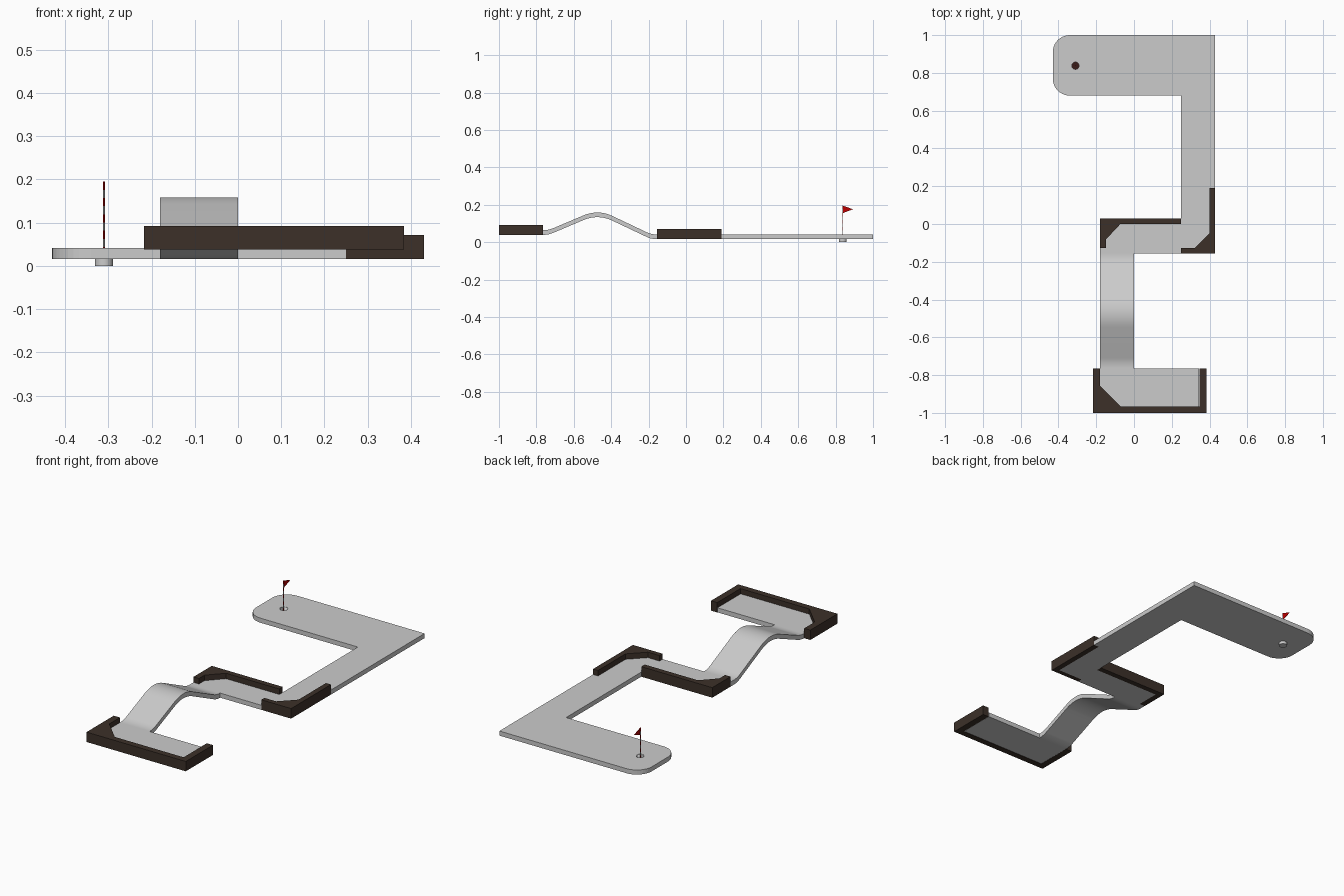
import bpy, bmesh, math
from mathutils import Vector

if "Cube" in bpy.data.objects:
    bpy.data.objects.remove(bpy.data.objects["Cube"])


def material(name, rgb):
    m = bpy.data.materials.new(name)
    m.diffuse_color = (*rgb, 1)
    m.use_nodes = True
    m.node_tree.nodes["Principled BSDF"].inputs["Base Color"].default_value = m.diffuse_color
    return m


BROWN = material("brown_wood", (0.045, 0.03, 0.022))
DARK = material("dark_cup", (0.04, 0.012, 0.01))
RED = material("red", (0.5, 0.0, 0.0))


def prism(name, pts, offset, mat=None):
    """Extrude a closed outline of 3D points along an offset vector."""
    bm = bmesh.new()
    face = bm.faces.new([bm.verts.new(p) for p in pts])
    ext = bmesh.ops.extrude_face_region(bm, geom=[face])
    moved = [g for g in ext["geom"] if isinstance(g, bmesh.types.BMVert)]
    bmesh.ops.translate(bm, vec=Vector(offset), verts=moved)
    bmesh.ops.recalc_face_normals(bm, faces=bm.faces)
    me = bpy.data.meshes.new(name)
    bm.to_mesh(me)
    bm.free()
    ob = bpy.data.objects.new(name, me)
    bpy.context.collection.objects.link(ob)
    if mat:
        me.materials.append(mat)
    return ob


def slab(name, xy, z0, z1, mat=None):
    return prism(name, [(x, y, z0) for x, y in xy], (0, 0, z1 - z0), mat)


def smooth(ob):
    bpy.ops.object.select_all(action="DESELECT")
    ob.select_set(True)
    bpy.context.view_layer.objects.active = ob
    bpy.ops.object.shade_smooth_by_angle(angle=math.radians(30))


def cylinder(name, r, x, y, z0, z1, mat=None, n=24):
    bpy.ops.mesh.primitive_cylinder_add(vertices=n, radius=r, depth=z1 - z0,
                                        location=(x, y, (z0 + z1) / 2))
    ob = bpy.context.object
    ob.name = name
    if mat:
        ob.data.materials.append(mat)
    smooth(ob)
    return ob


def cut(ob, cutter):
    mod = ob.modifiers.new("hole", "BOOLEAN")
    mod.operation = "DIFFERENCE"
    mod.object = cutter
    bpy.context.view_layer.objects.active = ob
    bpy.ops.object.modifier_apply(modifier=mod.name)


def arc(cx, cy, r, a0, a1, n=10):
    return [(cx + r * math.cos(math.radians(a0 + (a1 - a0) * i / n)),
             cy + r * math.sin(math.radians(a0 + (a1 - a0) * i / n))) for i in range(n + 1)]


def round_corner(a, b, c, r, n=10):
    """Quadratic curve replacing corner b of the path a-b-c."""
    a, b, c = Vector(a), Vector(b), Vector(c)
    p, q = b + (a - b).normalized() * r, b + (c - b).normalized() * r
    return [p * (1 - t) ** 2 + b * 2 * t * (1 - t) + q * t * t for t in (i / n for i in range(n + 1))]


HX, HY = -0.31, 0.838      # hole position

# Lower course floor: landing, long leg and rounded green, notched around the walls
green = slab("lower_floor",
             [(-0.147, 0), (-0.147, -0.128), (-0.18, -0.128), (-0.18, -0.155), (0.25, -0.155),
              (0.25, -0.128), (0.4, -0.128), (0.4, 0.19), (0.43, 0.19), (0.43, 1.0)]
             + arc(-0.34, 0.91, 0.09, 90, 180) + arc(-0.34, 0.77, 0.09, 180, 270)
             + [(0.25, 0.68), (0.25, 0)], 0.016, 0.041)

# Raised tee floor
slab("tee_floor", [(-0.18, -0.965), (0.345, -0.965), (0.345, -0.765), (-0.18, -0.765)], 0.039, 0.064)

# Humped ramp joining tee and landing
path = [(-0.765, 0.064), (-0.735, 0.064), (-0.47, 0.176), (-0.185, 0.041), (-0.155, 0.041)]
top = [Vector(path[0])]
for i, r in ((1, 0.028), (2, 0.085), (3, 0.028)):
    top += round_corner(path[i - 1], path[i], path[i + 1], r)
top.append(Vector(path[-1]))
outline = [(-0.18, p.x, p.y) for p in top] + [(-0.18, p.x, p.y - 0.025) for p in reversed(top)]
smooth(prism("ramp", outline, (0.18, 0, 0), None))

# Timber walls around the tee
slab("tee_wall", [(-0.217, -1), (0.384, -1), (0.384, -0.765), (0.347, -0.765), (0.347, -0.966),
                  (-0.18, -0.966), (-0.18, -0.765), (-0.217, -0.765)], 0.038, 0.092, BROWN)
# Timber walls around the two landing corners
slab("landing_wall", [(-0.18, -0.128), (-0.147, -0.128), (-0.147, 0), (0.25, 0), (0.25, 0.03),
                      (-0.18, 0.03)], 0.016, 0.071, BROWN)
slab("leg_wall", [(0.25, -0.155), (0.43, -0.155), (0.43, 0.19), (0.4, 0.19), (0.4, -0.128),
                  (0.25, -0.128)], 0.016, 0.071, BROWN)

# Triangular bank blocks in the corners: corner x, y, leg directions, base and top
for name, x, y, dx, dy, z0, z1 in (("tee_corner_block", -0.18, -0.966, 0.11, 0.11, 0.064, 0.092),
                                   ("landing_corner_block", -0.147, 0, 0.075, -0.08, 0.041, 0.071),
                                   ("leg_corner_block", 0.4, -0.128, -0.08, 0.08, 0.041, 0.071)):
    slab(name, [(x, y), (x + dx, y), (x, y + dy)], z0, z1, BROWN)

# Hole and cup
cutter = cylinder("hole_cutter", 0.021, HX, HY, -0.02, 0.1)
cut(green, cutter)
bpy.data.objects.remove(cutter)
cup = cylinder("cup", 0.021, HX, HY, 0.0, 0.04)
inner = cylinder("cup_cutter", 0.019, HX, HY, 0.004, 0.1)
cut(cup, inner)
bpy.data.objects.remove(inner)
cylinder("cup_bottom", 0.019, HX, HY, 0.003, 0.006, DARK)

# Striped flag pole and pennant
n, z0, z1 = 10, 0.006, 0.195
step = (z1 - z0) / n
for i in range(n):
    cylinder("pole_segment", 0.0024, HX, HY, z0 + i * step, z0 + (i + 1) * step,
             RED if i % 2 else None, 10)
prism("flag", [(HX - 0.0008, HY, 0.195), (HX - 0.0008, HY + 0.055, 0.176),
               (HX - 0.0008, HY, 0.155)], (0.0016, 0, 0), RED)
